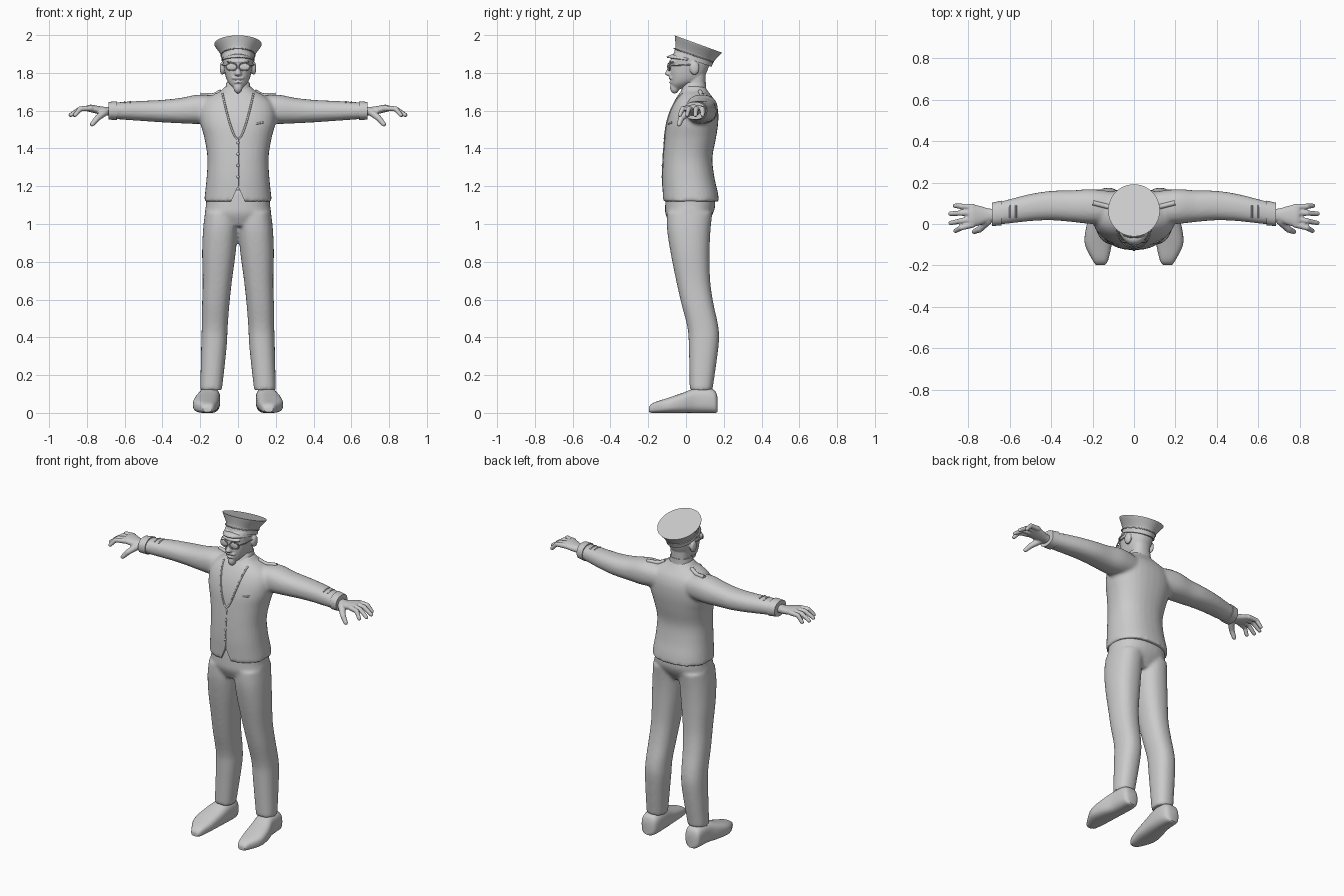
import bpy, bmesh, math
from mathutils import Vector, Matrix

if "Cube" in bpy.data.objects:
    bpy.data.objects.remove(bpy.data.objects["Cube"])

grey = bpy.data.materials.new("plain grey")
grey.use_nodes = True
grey.diffuse_color = (0.6, 0.6, 0.6, 1)
grey.node_tree.nodes["Principled BSDF"].inputs["Base Color"].default_value = (0.6, 0.6, 0.6, 1)


def spline(a, b, c, d, t):
    return b + 0.5 * t * (c - a + t * (2 * a - 5 * b + 4 * c - d + t * (3 * (b - c) + d - a)))


def loft(bm, axis, rows, power=2.3, seg=32, steps=4):
    """Skin rounded sections; a row is (position, low, high, low, high)."""
    dense, last = [], len(rows) - 1
    for i in range(last):
        four = [rows[max(0, min(last, i + k))] for k in (-1, 0, 1, 2)]
        dense += [[spline(*v, s / steps) for v in zip(*four)] for s in range(steps)]
    dense.append(rows[-1])
    rings = []
    for t, a0, a1, b0, b1 in dense:
        ring = []
        for k in range(seg):
            w = math.tau * k / seg
            c, s = math.cos(w), math.sin(w)
            p = [(a0 + a1 + (a1 - a0) * math.copysign(abs(c) ** (2 / power), c)) / 2,
                 (b0 + b1 + (b1 - b0) * math.copysign(abs(s) ** (2 / power), s)) / 2]
            p.insert("xyz".index(axis), t)
            ring.append(bm.verts.new(p))
        rings.append(ring)
    faces = [bm.faces.new(rings[0]), bm.faces.new(rings[-1])]
    for r, q in zip(rings, rings[1:]):
        faces += [bm.faces.new((r[k], r[(k + 1) % seg], q[(k + 1) % seg], q[k])) for k in range(seg)]
    bmesh.ops.recalc_face_normals(bm, faces=faces)


def centred(rows):
    return [(z, -w, w, y0, y1) for z, w, y0, y1 in rows]


def ball(bm, centre, size):
    bmesh.ops.create_icosphere(bm, subdivisions=3, radius=1,
                               matrix=Matrix.Translation(centre) @ Matrix.Diagonal((*size, 1)))


def chain(bm, points, r0, r1, per=7):
    """Finger-like limb made of closely spaced balls."""
    total = per * (len(points) - 1)
    for i in range(total + 1):
        j = min(i // per, len(points) - 2)
        r = r0 + (r1 - r0) * i / total
        ball(bm, Vector(points[j]).lerp(Vector(points[j + 1]), i / per - j), (r, r, r))


def finish(name, bm, mirror=False, voxel=0, smooth=4):
    mesh = bpy.data.meshes.new(name)
    bm.to_mesh(mesh)
    bm.free()
    obj = bpy.data.objects.new(name, mesh)
    bpy.context.collection.objects.link(obj)
    mesh.materials.append(grey)
    bpy.ops.object.select_all(action="DESELECT")
    obj.select_set(True)
    bpy.context.view_layer.objects.active = obj
    bpy.ops.object.shade_smooth_by_angle(angle=math.radians(40))
    if mirror:
        obj.modifiers.new("mirror", "MIRROR").use_mirror_merge = False
    if voxel:
        m = obj.modifiers.new("blend", "REMESH")
        m.mode, m.voxel_size, m.use_smooth_shade = "VOXEL", voxel, True
        s = obj.modifiers.new("soften", "SMOOTH")
        s.factor, s.iterations = 0.5, smooth
    return obj


def tube(name, points, radius, mirror=True):
    curve = bpy.data.curves.new(name, "CURVE")
    curve.dimensions, curve.bevel_depth, curve.bevel_resolution = "3D", radius, 2
    curve.use_fill_caps = True
    line = curve.splines.new("POLY")
    line.points.add(len(points) - 1)
    for p, co in zip(line.points, points):
        p.co = (*co, 1)
    curve.materials.append(grey)
    obj = bpy.data.objects.new(name, curve)
    bpy.context.collection.objects.link(obj)
    if mirror:
        obj.modifiers.new("mirror", "MIRROR").use_mirror_merge = False
    return obj


# Trousers: two legs blended into the hips
bm = bmesh.new()
leg = [(.12, .085, .2, .02, .14), (.35, .06, .195, .015, .172), (.45, .055, .192, .008, .172),
       (.58, .045, .19, -.025, .145), (.7, .032, .187, -.052, .128), (.85, .012, .19, -.082, .125),
       (.97, .002, .185, -.1, .13), (1.06, 0, .175, -.1, .14)]
loft(bm, "z", leg)
loft(bm, "z", [(z, -x1, -x0, y0, y1) for z, x0, x1, y0, y1 in leg])
loft(bm, "z", centred([(.99, .12, -.08, .1), (1.05, .172, -.108, .14), (1.1, .17, -.11, .155), (1.18, .165, -.105, .145)]))
finish("trousers", bm, voxel=.01)

# Shoes
bm = bmesh.new()
loft(bm, "y", [(-.197, .14, .185, .005, .03), (-.175, .125, .2, 0, .052), (-.1, .108, .237, 0, .078),
               (-.02, .1, .232, 0, .105), (.05, .095, .212, 0, .13), (.12, .095, .205, 0, .13),
               (.155, .105, .198, 0, .115), (.167, .125, .18, .005, .08)], power=2.8)
finish("shoes", bm, mirror=True)

# Jacket: torso and sleeves blended together
bm = bmesh.new()
loft(bm, "z", centred([(1.12, .18, -.122, .175), (1.17, .174, -.124, .168), (1.25, .166, -.126, .15),
                       (1.35, .162, -.122, .14), (1.45, .177, -.114, .158), (1.53, .198, -.104, .17),
                       (1.6, .2, -.085, .17), (1.65, .178, -.062, .155), (1.685, .13, -.04, .13),
                       (1.705, .09, -.025, .115), (1.73, .068, -.012, .1)]))
sleeve = [(.06, .0, .15, 1.54, 1.67), (.2, .0, .168, 1.53, 1.685), (.3, .01, .162, 1.533, 1.668),
          (.4, .018, .16, 1.538, 1.657), (.5, .014, .145, 1.545, 1.652), (.6, .003, .12, 1.552, 1.647),
          (.675, -.005, .1, 1.558, 1.64)]
loft(bm, "x", sleeve)
loft(bm, "x", [(-r[0], *r[1:]) for r in sleeve])
jacket = finish("jacket", bm, voxel=.01)

# Wedge that opens the front hem
bm = bmesh.new()
bmesh.ops.create_cone(bm, cap_ends=True, segments=3, radius1=.06, radius2=.06, depth=.1)
wedge = finish("hem_cutter", bm)
wedge.rotation_euler = (math.pi / 2, 0, 0)
bm = bmesh.new()
front = [bm.verts.new((x, -.2, z)) for x, z in ((-.045, 1.1), (.045, 1.1), (0, 1.2))]
face = bm.faces.new(front)
solid = bmesh.ops.extrude_face_region(bm, geom=[face])["geom"]
bmesh.ops.translate(bm, verts=[v for v in solid if isinstance(v, bmesh.types.BMVert)], vec=(0, .102, 0))
bmesh.ops.recalc_face_normals(bm, faces=bm.faces)
bm.to_mesh(wedge.data)
bm.free()
wedge.rotation_euler = (0, 0, 0)
wedge.hide_render = True
wedge.hide_set(True)
cut = jacket.modifiers.new("hem notch", "BOOLEAN")
cut.operation, cut.object = "DIFFERENCE", wedge

# Jacket trim is laid on the cloth by casting rays at it
bpy.context.view_layer.update()
cloth = jacket.evaluated_get(bpy.context.evaluated_depsgraph_get())


def on_front(x, z):
    return cloth.ray_cast(Vector((x, -1, z)), Vector((0, 1, 0)))[1]


def on_top(x, y):
    return cloth.ray_cast(Vector((x, y, 3)), Vector((0, 0, -1)))[1]


def lapel(t):
    return on_front(.004 + .078 * t ** .65, 1.45 + .24 * t)


tube("lapel_edges", [lapel(i / 20) for i in range(21)], .005)
tube("front_seam", [on_front(.002, 1.2 + .25 * i / 12) for i in range(13)], .0025, False)
tube("breast_pocket", [on_front(.095 + .01 * i, 1.53 + .002 * i) for i in range(5)], .005, False)
tube("shoulder_straps", [on_top(.09 + .012 * i, .075 + .003 * i) for i in range(10)], .012)
for x in (.57, .6):
    tube("sleeve_braid", [on_top(x, .03 + .01 * i) for i in range(7)], .004)
bm = bmesh.new()
for z in (1.25, 1.31, 1.37, 1.43):
    ball(bm, on_front(0, z), (.008, .005, .008))
finish("buttons", bm)
bm = bmesh.new()
loft(bm, "x", [(.64, -.006, .113, 1.55, 1.65), (.685, -.01, .103, 1.553, 1.646)], steps=1)
finish("cuffs", bm, mirror=True)

# Shirt collar
bm = bmesh.new()
loft(bm, "z", centred([(1.69, .075, -.03, .11), (1.72, .067, -.02, .107), (1.75, .061, -.004, .106)]))
finish("collar", bm)

# Hands with four fingers and a thumb
bm = bmesh.new()
loft(bm, "x", [(.65, .015, .07, 1.57, 1.622), (.7, .01, .075, 1.575, 1.62), (.74, -.004, .086, 1.582, 1.625),
               (.78, -.015, .095, 1.592, 1.632), (.8, -.012, .09, 1.597, 1.627)])
for root, tip, reach in ((.083, .088, .875), (.055, .05, .897), (.025, .005, .895), (-.003, -.033, .872)):
    chain(bm, [(.78, root, 1.612), (.835, (root + tip) / 2, 1.61), (reach - .01, tip, 1.577)], .0155, .0115)
chain(bm, [(.705, .015, 1.592), (.745, -.025, 1.56), (.772, -.037, 1.528)], .02, .0125)
finish("hands", bm, mirror=True, voxel=.005, smooth=3)

# Head: skull, neck, nose, brow, beard and ears
bm = bmesh.new()
loft(bm, "z", centred([(1.715, .02, -.07, -.025), (1.74, .045, -.078, .03), (1.765, .06, -.081, .08),
                       (1.8, .07, -.083, .108), (1.85, .078, -.08, .125), (1.89, .08, -.075, .13),
                       (1.92, .07, -.05, .11)]))
loft(bm, "z", centred([(1.67, .055, .0, .1), (1.73, .055, .0, .102), (1.8, .057, 0, .105)]))
loft(bm, "z", [(1.785, -.017, .017, -.1, -.05), (1.795, -.02, .02, -.112, -.05), (1.82, -.012, .012, -.1, -.05),
               (1.85, -.01, .01, -.086, -.05)])
ball(bm, (0, -.06, 1.722), (.024, .025, .032))
ball(bm, (0, -.078, 1.773), (.035, .014, .009))
ball(bm, (0, -.077, 1.75), (.022, .014, .007))
ball(bm, (0, -.07, 1.86), (.062, .02, .01))
for side in (-1, 1):
    ball(bm, (side * .083, .045, 1.825), (.014, .026, .036))
finish("head", bm, voxel=.005, smooth=3)

# Glasses
bm = bmesh.new()
ball(bm, (.034, -.087, 1.832), (.027, .005, .018))
finish("lenses", bm, mirror=True)
rim = [(.034 + .029 * math.cos(math.tau * i / 20), -.089 + .008 * math.cos(math.tau * i / 20),
        1.832 + .02 * math.sin(math.tau * i / 20)) for i in range(21)]
tube("glasses_rims", rim, .003)
tube("glasses_arms", [(.062, -.08, 1.838), (.08, -.04, 1.84), (.086, .05, 1.845)], .003)

# Cap: band flaring to a flat crown, leaning back
bm = bmesh.new()
loft(bm, "z", centred([(0, .087, -.106, .106), (.028, .088, -.108, .108), (.05, .1, -.115, .115),
                       (.082, .122, -.13, .13), (.09, .125, -.134, .134)]), power=2, seg=48)
cap = finish("cap", bm)
cap.location = (0, .035, 1.868)
cap.rotation_euler = (-.35, 0, 0)
tube("cap_band", [(.09 * math.cos(a), .041 + .105 * math.sin(a), 1.893 - .036 * math.sin(a))
                  for a in (math.tau * i / 40 for i in range(41))], .003, False)

# Cap visor
bm = bmesh.new()
strip = []
for i in range(25):
    a = math.radians(-80 + 160 * i / 24)
    s, c = math.sin(a), math.cos(a)
    strip.append([bm.verts.new((.082 * s, .03 - .09 * c, 1.872 + .032 * c)),
                  bm.verts.new((.086 * s, .03 - .133 * c, 1.864 + .022 * c))])
for p, q in zip(strip, strip[1:]):
    bm.faces.new((p[0], p[1], q[1], q[0]))
visor = finish("cap_visor", bm)
visor.modifiers.new("thickness", "SOLIDIFY").thickness = .007
